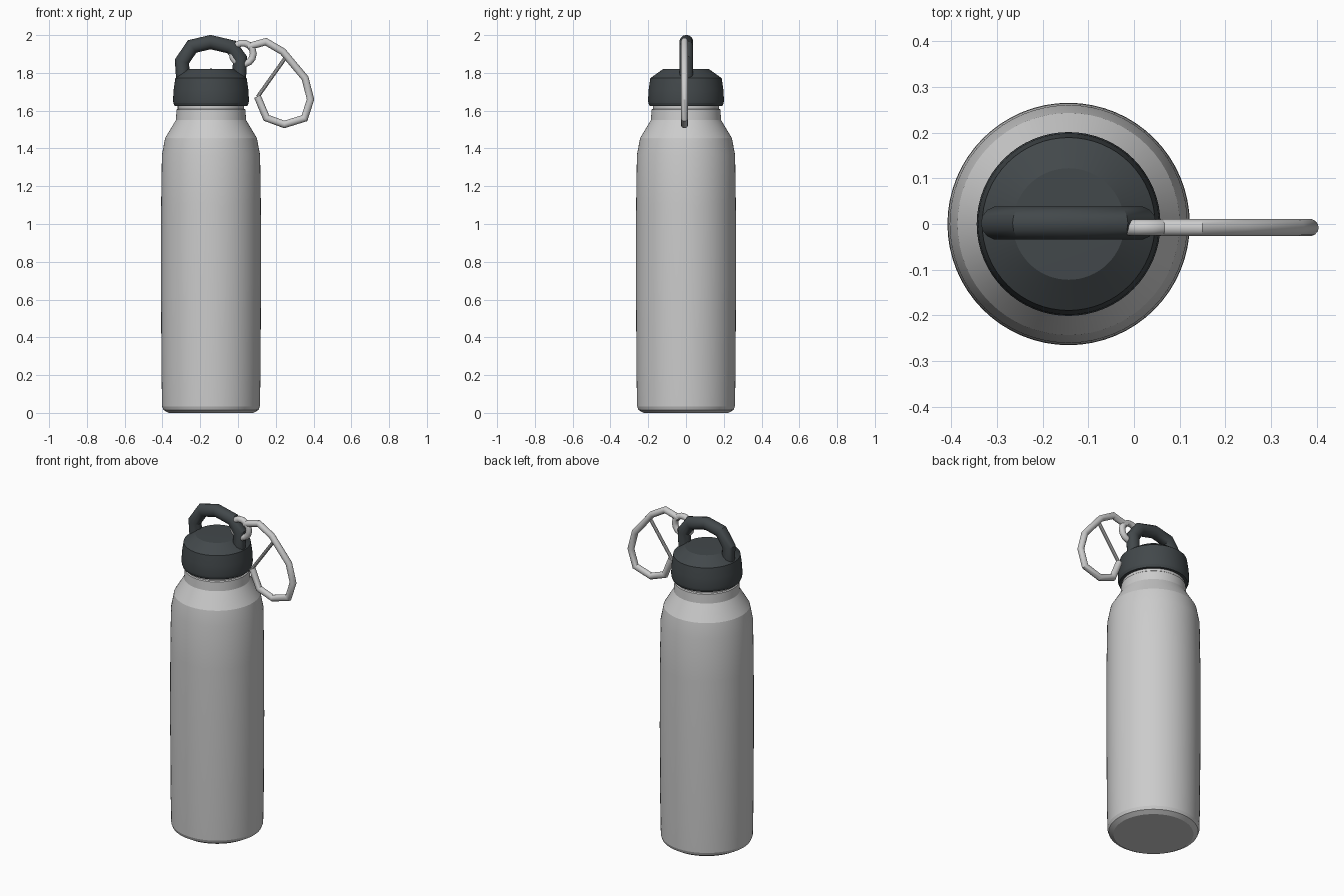
import bpy, bmesh, math
from mathutils import Vector

if "Cube" in bpy.data.objects:
    bpy.data.objects.remove(bpy.data.objects["Cube"])

AXIS_X = -0.143  # bottle axis

dark = bpy.data.materials.new("dark_plastic")
dark.diffuse_color = (0.055, 0.065, 0.07, 1)
dark.use_nodes = True
dark.node_tree.nodes["Principled BSDF"].inputs["Base Color"].default_value = dark.diffuse_color


def finish(name, bm, mat=None, angle=30):
    bmesh.ops.remove_doubles(bm, verts=bm.verts, dist=1e-5)
    bmesh.ops.recalc_face_normals(bm, faces=bm.faces)
    me = bpy.data.meshes.new(name)
    bm.to_mesh(me)
    bm.free()
    ob = bpy.data.objects.new(name, me)
    bpy.context.collection.objects.link(ob)
    if mat:
        me.materials.append(mat)
    bpy.ops.object.select_all(action='DESELECT')
    ob.select_set(True)
    bpy.context.view_layer.objects.active = ob
    bpy.ops.object.shade_smooth_by_angle(angle=math.radians(angle))
    return ob


def lathe(name, profile, mat=None, n=64, angle=12):
    """Revolve (radius, z) points around the bottle axis."""
    bm = bmesh.new()
    vs = [bm.verts.new((AXIS_X + r, 0, z)) for r, z in profile]
    es = [bm.edges.new(p) for p in zip(vs, vs[1:])]
    bmesh.ops.spin(bm, geom=vs + es, cent=(AXIS_X, 0, 0), axis=(0, 0, 1),
                   angle=2 * math.pi, steps=n, use_merge=True)
    return finish(name, bm, mat, angle)


def tube(name, path, radius, y=0.0, mat=None, closed=False, n=14, angle=28):
    """Sweep a round section along (x, z) points with mitred corners."""
    bm = bmesh.new()
    pts = [Vector(p) for p in path]
    rings = []
    for i, p in enumerate(pts):
        a = pts[i - 1] if closed or i > 0 else None
        b = pts[(i + 1) % len(pts)] if closed or i < len(pts) - 1 else None
        d1 = (p - a).normalized() if a is not None else (b - p).normalized()
        d2 = (b - p).normalized() if b is not None else d1
        t = (d1 + d2).normalized()
        side = Vector((-t.y, t.x)) / max(t.dot(d1), 0.5)
        ring = []
        for k in range(n):
            w = 2 * math.pi * k / n
            q = p + side * radius * math.cos(w)
            ring.append(bm.verts.new((q.x, y + radius * math.sin(w), q.y)))
        rings.append(ring)
    pairs = list(zip(rings, rings[1:]))
    if closed:
        pairs.append((rings[-1], rings[0]))
    else:
        bm.faces.new(rings[0])
        bm.faces.new(rings[-1])
    for r1, r2 in pairs:
        for k in range(n):
            m = (k + 1) % n
            bm.faces.new((r1[k], r1[m], r2[m], r2[k]))
    return finish(name, bm, mat, angle)


# Metal bottle with shoulder and neck
lathe("bottle_body", [(0, 0), (0.225, 0), (0.252, 0.016), (0.259, 0.035), (0.262, 0.2),
                      (0.265, 0.7), (0.264, 1.1), (0.26, 1.365), (0.243, 1.455),
                      (0.186, 1.55), (0.182, 1.605), (0.176, 1.61), (0.176, 1.66),
                      (0, 1.66)])

# Screw lid
lathe("lid", [(0, 1.625), (0.193, 1.625), (0.199, 1.64), (0.201, 1.655), (0.198, 1.71),
              (0.189, 1.772), (0.122, 1.82), (0, 1.822)], dark)

# Carrying loop on the lid
tube("lid_handle", [(-0.29, 1.76), (-0.297, 1.86), (-0.243, 1.94), (-0.145, 1.963),
                    (-0.035, 1.937), (0.011, 1.875), (0.005, 1.76)],
     0.037, 0.002, dark)

# Small ring linking handle and clip
tube("link_ring", [(0.025 + 0.056 * math.cos(i * math.pi / 7),
                    1.902 + 0.056 * math.sin(i * math.pi / 7)) for i in range(14)],
     0.018, -0.008, closed=True)

# Clip frame and its thin spring gate
tube("clip_frame", [(0.05, 1.938), (0.147, 1.965), (0.237, 1.913), (0.355, 1.772),
                    (0.384, 1.66), (0.352, 1.56), (0.245, 1.527), (0.15, 1.562),
                    (0.103, 1.675)], 0.019, -0.008)
tube("clip_gate", [(0.103, 1.672), (0.258, 1.89)], 0.01, -0.008, n=10)
